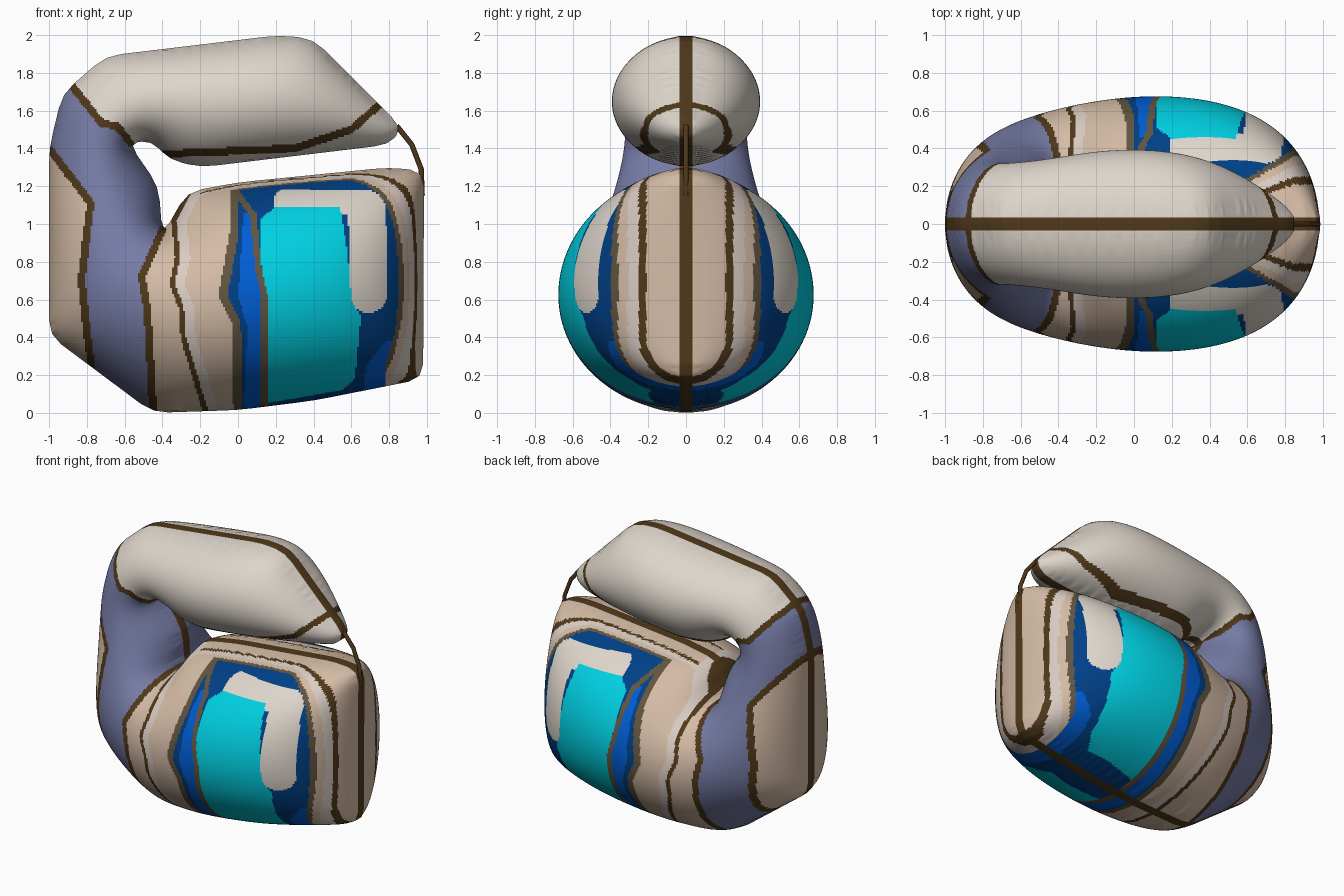
import bpy, bmesh, math
from mathutils import Vector
from mathutils.geometry import intersect_point_line

cube = bpy.data.objects.get("Cube")
if cube:
    bpy.data.objects.remove(cube)

# Flat colours (linear)
COLOURS = {
    "beige": (.66, .5, .38), "cream": (.73, .67, .6), "slate purple": (.18, .2, .38),
    "turquoise": (0, .63, .76), "bright blue": (0, .11, .66), "navy": (0, .05, .24),
    "brown": (.08, .04, .01), "olive brown": (.12, .09, .05), "pale stripe": (.7, .61, .55),
}
NAMES = list(COLOURS)
materials = []
for name, rgb in COLOURS.items():
    mat = bpy.data.materials.new(name)
    mat.use_nodes = True
    mat.diffuse_color = (*rgb, 1)
    shader = mat.node_tree.nodes["Principled BSDF"]
    shader.inputs["Base Color"].default_value = (*rgb, 1)
    materials.append(mat)


def flat(points):
    return [Vector((x, z, 0)) for x, z in points]


def round_corners(corners, radius):
    """Replace each corner of a closed outline by a short bend."""
    bends = []
    for i, corner in enumerate(corners):
        before = corners[i - 1] - corner
        after = corners[(i + 1) % len(corners)] - corner
        start = corner + before * min(radius / before.length, .4)
        end = corner + after * min(radius / after.length, .4)
        bends += [start, (start + corner * 2 + end) / 4, end]
    return bends


def inside(x, z, poly):
    """Even-odd test of a point against a closed polygon."""
    hit = False
    px, pz = poly[-1]
    for qx, qz in poly:
        if (pz > z) != (qz > z) and x < (qx - px) * (z - pz) / (qz - pz) + px:
            hit = not hit
        px, pz = qx, qz
    return hit


def closest_on_path(point, path):
    """Nearest point to a given point along a chain of segments."""
    spots = []
    for a, b in zip(path, path[1:]):
        near, t = intersect_point_line(point, a, b)
        spots.append(a if t < 0 else b if t > 1 else near)
    return min(spots, key=lambda spot: (spot - point).length_squared)


# Side outline: the body, then the neck and head folded back over it
body_edge = [(-1, .41), (-.45, 0), (0, .015), (.4, .065), (.98, .18), (.985, 1.28),
             (.8, 1.3), (0, 1.22), (-.27, 1.17), (-.4, .94)]
head_edge = [(-.42, 1.2), (-.58, 1.43), (-.46, 1.44), (-.36, 1.34), (-.2, 1.3), (.8, 1.42),
             (.87, 1.51), (.4, 1.98), (.22, 2), (-.7, 1.89), (-.93, 1.69), (-1, 1.4)]
rim_path = round_corners(flat(body_edge + head_edge), .08)
outline = [(p.x, p.y) for p in rim_path]
rim_path.append(rim_path[0])

# Flat sheet trimmed to the outline
STEP, HALF_CELLS = .01, 102
bm = bmesh.new()
bmesh.ops.create_grid(bm, x_segments=2 * HALF_CELLS, y_segments=2 * HALF_CELLS, size=STEP * HALF_CELLS)
bmesh.ops.translate(bm, verts=bm.verts, vec=(0, 1, 0))
outer = []
for face in bm.faces:
    c = face.calc_center_median()
    if not inside(c.x, c.y, outline):
        outer.append(face)
bmesh.ops.delete(bm, geom=outer, context='FACES')

# Inflate the sheet like a pressurised membrane
bm.verts.index_update()
height = [0.0] * len(bm.verts)
inner = [(v.index, *(e.other_vert(v).index for e in v.link_edges))
         for v in bm.verts if not v.is_boundary and len(v.link_edges) == 4]
load, relax = 4 * STEP * STEP, 1.94
for sweep in range(240):
    for i, a, b, c, d in inner:
        height[i] += relax * ((height[a] + height[b] + height[c] + height[d] + load) / 4 - height[i])

SEAM, FULLNESS = .035, .915
for v in bm.verts:
    spot = closest_on_path(v.co, rim_path) if v.is_boundary else v.co.copy()
    depth = math.sqrt(SEAM ** 2 + FULLNESS ** 2 * max(height[v.index], 0))
    v.co = (spot.x, -depth, spot.y)

# Finer faces where the sides are steep, so that stripes stay crisp
steep = [e for e in bm.edges if abs(e.verts[0].co.y - e.verts[1].co.y) > .02]
bmesh.ops.subdivide_edges(bm, edges=steep, cuts=2, use_grid_fill=True)
spots = []
for face in bm.faces:
    c = face.calc_center_median()
    spots.append((face, Vector((c.x, c.z, 0)), -c.y))


def fill(colour, points):
    """Colour the faces within a closed area."""
    for face, c, depth in spots:
        if inside(c.x, c.y, points):
            face.material_index = NAMES.index(colour)


def stroke(colour, points, width):
    """Colour the faces along a line of the given half width."""
    path = flat(points)
    for face, c, depth in spots:
        if (closest_on_path(c, path) - c).length < width:
            face.material_index = NAMES.index(colour)


# Head, neck and mouth
jaw = [(-.9, 1.76), (-.72, 1.53), (-.64, 1.52), (-.57, 1.43)]
neck_back = [(-1, 1.4), (-.78, 1.11), (-.83, .7), (-.75, 0)]
neck_front = [(-.45, 0), (-.48, .55), (-.51, .72), (-.4, .97)]
mouth = [(-.41, 1.37), (.3, 1.4), (.6, 1.5), (.78, 1.66)]
fill("cream", jaw + [(-.4, 1.28), (.9, 1.36), (1, 2.1), (-.9, 2.1)])
fill("slate purple", neck_back + neck_front + [(-.38, 1.3)] + jaw[::-1] + [(-1.1, 1.76)])
for line in (jaw, neck_back, neck_front, mouth):
    stroke("brown", line, .02)

# Wavy stripe beside the neck
wave = [(-.13, 0), (-.25, .4), (-.26, .56), (-.31, .68), (-.28, .82), (-.3, 1.02), (-.22, 1.17)]
stroke("pale stripe", wave, .026)
stroke("brown", [(x - .04, z) for x, z in wave], .014)

# Blue panel with its painted patches
panel_left = [(0, 0), (-.01, .48), (-.08, .62), (-.02, .95), (-.02, 1.2)]
divider = [(-.02, 1.18), (.08, 1.05), (.11, .75), (.14, .62), (.14, 0)]
fill("navy", panel_left + [(.1, 1.3), (1, 1.3), (1, 0)])
fill("bright blue", [(.03, 0), (.05, .45), (0, .62), (.03, 1.06)] + divider[1:])
fill("bright blue", [(.65, 0), (.68, .25), (.78, .38), (.9, .38), (.9, 0)])
stroke("cream", [(.25, 1.12), (.66, 1.12)], .065)
stroke("cream", [(.68, 1.08), (.69, .9), (.69, .63)], .1)
fill("turquoise", [(.14, .05), (.12, 1.03), (.2, 1.09), (.54, 1.09), (.58, .85), (.6, .6),
                   (.65, .51), (.62, .18), (.55, .12)])
stroke("olive brown", divider, .017)
stroke("olive brown", panel_left, .024)

# Stripes around the body end and top, set by the distance from the seam
BANDS = [(.21, "beige"), (.25, "brown"), (.31, "pale stripe"), (.36, "beige"), (.4, "olive brown")]
for face, c, depth in spots:
    on_end = c.x > .78 and c.y < 1.3
    on_top = c.x > -.2 and 1 < c.y < 1.26 + .05 * c.x
    if on_end or on_top:
        spread = min(1, max(.6, .6 + (c.x - .6) * 1.6))
        reach = math.hypot(depth, max(0, .4 - c.y)) / spread
        colour = next((name for limit, name in BANDS if reach < limit), None)
        if colour and (colour != "olive brown" or c.x > -.02):
            face.material_index = NAMES.index(colour)

# Brown seam band around the rim
rim = [e for e in bm.edges if e.is_boundary]
for item in bmesh.ops.extrude_edge_only(bm, edges=rim)["geom"]:
    if isinstance(item, bmesh.types.BMVert):
        item.co.y = 0
    elif isinstance(item, bmesh.types.BMFace):
        item.material_index = NAMES.index("brown")
bmesh.ops.recalc_face_normals(bm, faces=bm.faces)
for face in bm.faces:
    face.smooth = True

mesh = bpy.data.meshes.new("inflated_body")
bm.to_mesh(mesh)
bm.free()
for mat in materials:
    mesh.materials.append(mat)
body = bpy.data.objects.new("inflated_body", mesh)
bpy.context.collection.objects.link(body)
mirror = body.modifiers.new("other_side", 'MIRROR')
mirror.use_axis = (False, True, False)

# Thin cord from the head tip to the body
cord = bpy.data.curves.new("front_cord", 'CURVE')
cord.dimensions = '3D'
cord.bevel_depth = .014
cord.bevel_resolution = 2
path = [(.84, 1.52), (.92, 1.42), (.97, 1.29), (.975, 1.15)]
spline = cord.splines.new('POLY')
spline.points.add(len(path) - 1)
for point, (x, z) in zip(spline.points, path):
    point.co = (x, 0, z, 1)
cord.materials.append(materials[NAMES.index("brown")])
bpy.context.collection.objects.link(bpy.data.objects.new("front_cord", cord))
